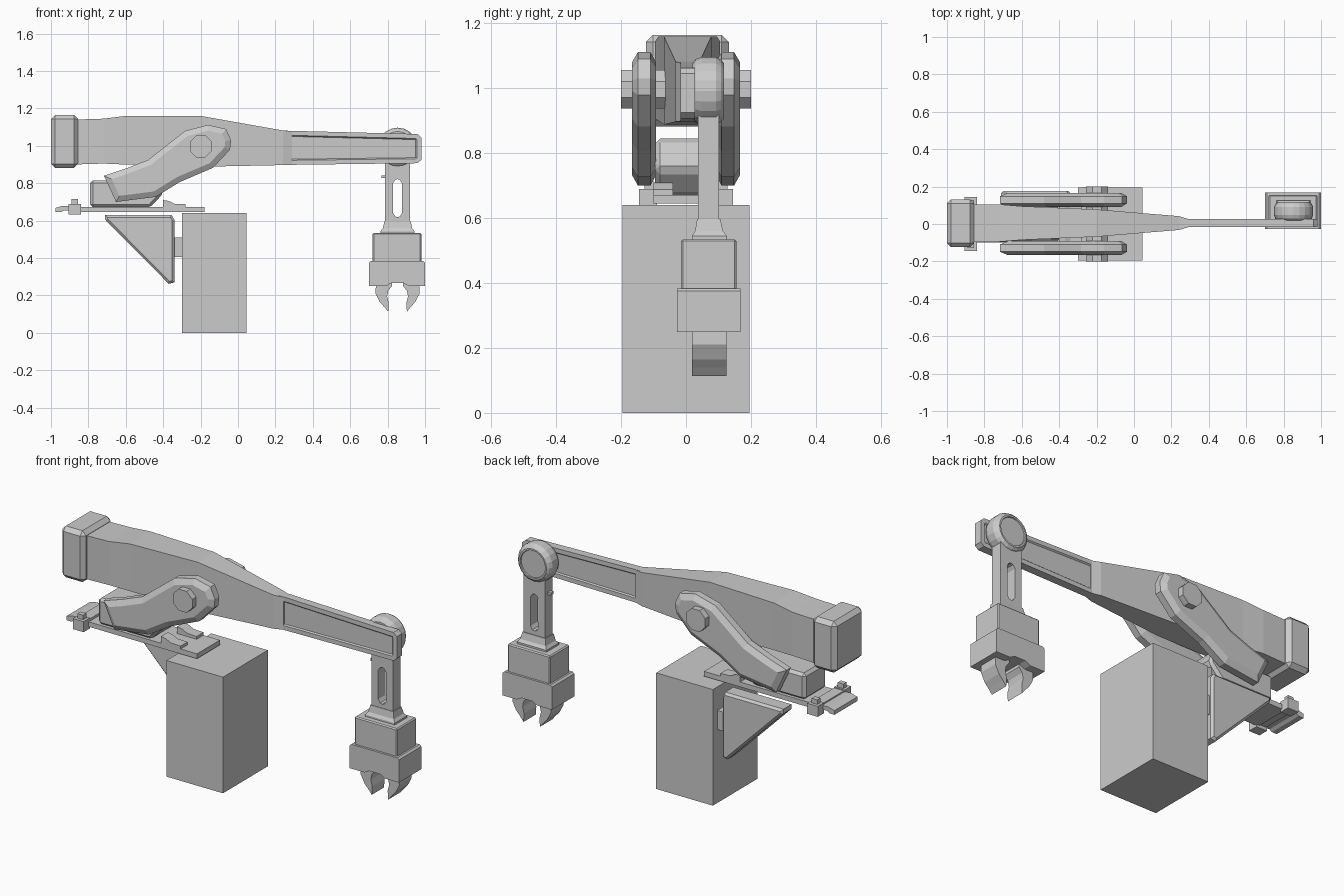
import bpy, bmesh, math
from mathutils import Vector


def finish(name, bm, bevel=0.0):
    bmesh.ops.recalc_face_normals(bm, faces=bm.faces)
    me = bpy.data.meshes.new(name)
    bm.to_mesh(me)
    bm.free()
    ob = bpy.data.objects.new(name, me)
    bpy.context.collection.objects.link(ob)
    if bevel:
        m = ob.modifiers.new("bevel", "BEVEL")
        m.width, m.segments, m.limit_method = bevel, 1, "ANGLE"
        m.angle_limit = math.radians(35)
    return ob


def loft(name, rings, bevel=0.0):
    """Skin a list of equal-length point rings and cap both ends."""
    bm = bmesh.new()
    vs = [[bm.verts.new(p) for p in r] for r in rings]
    n = len(rings[0])
    for a, b in zip(vs, vs[1:]):
        for i in range(n):
            j = (i + 1) % n
            bm.faces.new((a[i], a[j], b[j], b[i]))
    bm.faces.new(vs[0])
    bm.faces.new(vs[-1])
    return finish(name, bm, bevel)


def prism(name, pts, y0, y1, bevel=0.0, insets=()):
    """Extrude an x-z outline along y; insets = (thickness, depth) steps on both caps."""
    bm = bmesh.new()
    a = [bm.verts.new((x, y0, z)) for x, z in pts]
    b = [bm.verts.new((x, y1, z)) for x, z in pts]
    n = len(pts)
    for i in range(n):
        j = (i + 1) % n
        bm.faces.new((a[i], a[j], b[j], b[i]))
    caps = [bm.faces.new(a), bm.faces.new(b)]
    bmesh.ops.recalc_face_normals(bm, faces=bm.faces)
    for t, d in insets:
        bmesh.ops.inset_individual(bm, faces=caps, thickness=t, depth=d, use_even_offset=True)
    return finish(name, bm, bevel)


def box(name, x0, x1, y0, y1, z0, z1, bevel=0.0):
    return prism(name, [(x0, z0), (x1, z0), (x1, z1), (x0, z1)], y0, y1, bevel)


def rect(x0, x1, y0, y1, z):
    return [(x0, y0, z), (x1, y0, z), (x1, y1, z), (x0, y1, z)]


def lathe_y(name, cx, cz, profile, n, phase=0.0):
    """Turn (radius, y) steps around an axis parallel to y."""
    def ring(r, y):
        return [(cx + r * math.cos(phase + 2 * math.pi * i / n), y,
                 cz + r * math.sin(phase + 2 * math.pi * i / n)) for i in range(n)]
    return loft(name, [ring(r, y) for r, y in profile])


# Pedestal and the gusset on its back-left side
box("pedestal", -0.30, 0.045, -0.195, 0.195, 0, 0.64)
prism("gusset", [(-0.71, 0.63), (-0.355, 0.63), (-0.34, 0.605), (-0.34, 0.27),
                 (-0.37, 0.262), (-0.71, 0.605)], 0.095, 0.165, 0, [(0.012, 0.012)])
box("gusset_mount", -0.345, -0.295, 0.105, 0.155, 0.405, 0.51)

# Sliding base plate with clamps
box("base_plate", -0.86, -0.18, -0.10, 0.10, 0.645, 0.672)
box("rear_crossbar", -0.90, -0.84, -0.145, 0.145, 0.65, 0.685)
prism("rear_hook", [(-0.975, 0.645), (-0.945, 0.645), (-0.93, 0.655), (-0.84, 0.655),
                    (-0.84, 0.678), (-0.94, 0.678), (-0.975, 0.668)], -0.10, 0.10)
for s, side in ((-1, "front"), (1, "back")):
    ys = sorted((s * 0.09, s * 0.145))
    box(side + "_clamp_block", -0.905, -0.84, *ys, 0.632, 0.69)
    ys = sorted((s * 0.10, s * 0.128))
    box(side + "_clamp_knob", -0.89, -0.855, *ys, 0.69, 0.715)
    ys = sorted((s * 0.04, s * 0.10))
    prism(side + "_wedge", [(-0.40, 0.67), (-0.40, 0.71), (-0.37, 0.705), (-0.34, 0.69),
                            (-0.28, 0.688), (-0.28, 0.67)], *ys)

# Turret block under the arm
prism("turret", [(-0.79, 0.67), (-0.79, 0.815), (-0.66, 0.815), (-0.60, 0.845), (-0.45, 0.845),
                 (-0.40, 0.775), (-0.40, 0.745), (-0.47, 0.67)], -0.095, 0.095, 0.02)

# Pair of shoulder links with their octagonal pivot pin
link = [(-0.717, 0.84), (-0.652, 0.70), (-0.44, 0.727), (-0.31, 0.807), (-0.134, 0.882),
        (-0.043, 0.979), (-0.037, 1.03), (-0.064, 1.09), (-0.16, 1.112), (-0.283, 1.08),
        (-0.48, 0.925), (-0.604, 0.877)]
for s, side in ((-1, "front"), (1, "back")):
    prism(side + "_shoulder_link", link, *sorted((s * 0.11, s * 0.148)), 0, [(0.03, 0.018)])
lathe_y("pivot_pin", -0.198, 0.997, [(0.064, -0.2), (0.064, 0.2)], 8, math.pi / 8)

# Main arm, tapering in height and width towards the front
stations = [(-0.88, 0.90, 1.14, 0.10), (-0.72, 0.905, 1.145, 0.10), (-0.60, 0.90, 1.16, 0.09),
            (-0.20, 0.888, 1.16, 0.073), (0.24, 0.897, 1.082, 0.037), (0.29, 0.899, 1.078, 0.022)]
loft("main_arm", [[(x, 0.005 - w, z0), (x, 0.005 + w, z0), (x, 0.005 + w, z1), (x, 0.005 - w, z1)]
                  for x, z0, z1, w in stations])
box("counterweight", -1.0, -0.855, -0.124, 0.132, 0.882, 1.165, 0.022)

# Forearm with a recessed panel on each side
prism("forearm", [(0.25, 0.898), (0.96, 0.907), (0.98, 0.925), (0.98, 1.045), (0.96, 1.063),
                  (0.25, 1.081)], -0.017, 0.028, 0, [(0.024, 0), (0.006, -0.007)])

# Wrist wheel with dished cap
lathe_y("wrist_wheel", 0.853, 0.992,
        [(0.085, 0.02), (0.098, 0.03), (0.105, 0.048), (0.105, 0.092), (0.096, 0.108),
         (0.085, 0.117), (0.076, 0.117), (0.074, 0.111)], 20)

# Slotted gripper column, made of two mirrored halves
CX = 0.853
half = [(0, 0.57), (0.066, 0.57), (0.066, 0.92), (0, 0.92), (0, 0.822), (0.012, 0.818),
        (0.024, 0.80), (0.024, 0.64), (0.012, 0.622), (0, 0.618)]
for s, side in ((-1, "left"), (1, "right")):
    prism(side + "_column_half", [(CX + s * x, z) for x, z in half], 0.037, 0.102)
box("column_stud", 0.768, 0.79, 0.055, 0.08, 0.828, 0.842)

# Gripper housing
loft("column_collar", [rect(0.763, 0.943, 0.018, 0.126, 0.525), rect(0.763, 0.943, 0.018, 0.126, 0.545),
                       rect(0.775, 0.931, 0.028, 0.114, 0.56), rect(0.783, 0.923, 0.034, 0.106, 0.597)])
box("upper_housing", 0.72, 0.98, -0.015, 0.156, 0.37, 0.535, 0.006)
prism("lower_housing", [(0.70, 0.25), (0.79, 0.25), (0.82, 0.266), (0.885, 0.266), (0.915, 0.25),
                        (1.0, 0.25), (1.0, 0.375), (0.99, 0.384), (0.71, 0.384), (0.70, 0.375)],
      -0.027, 0.168)

# Curved gripper jaws
jaw = [(0.115, 0.27), (0.118, 0.21), (0.095, 0.165), (0.072, 0.14), (0.05, 0.113),
       (0.047, 0.16), (0.056, 0.195), (0.05, 0.225), (0.03, 0.25), (0.03, 0.27)]
for s, side in ((-1, "left"), (1, "right")):
    prism(side + "_jaw", [(CX + s * x, z) for x, z in jaw], 0.018, 0.125)
